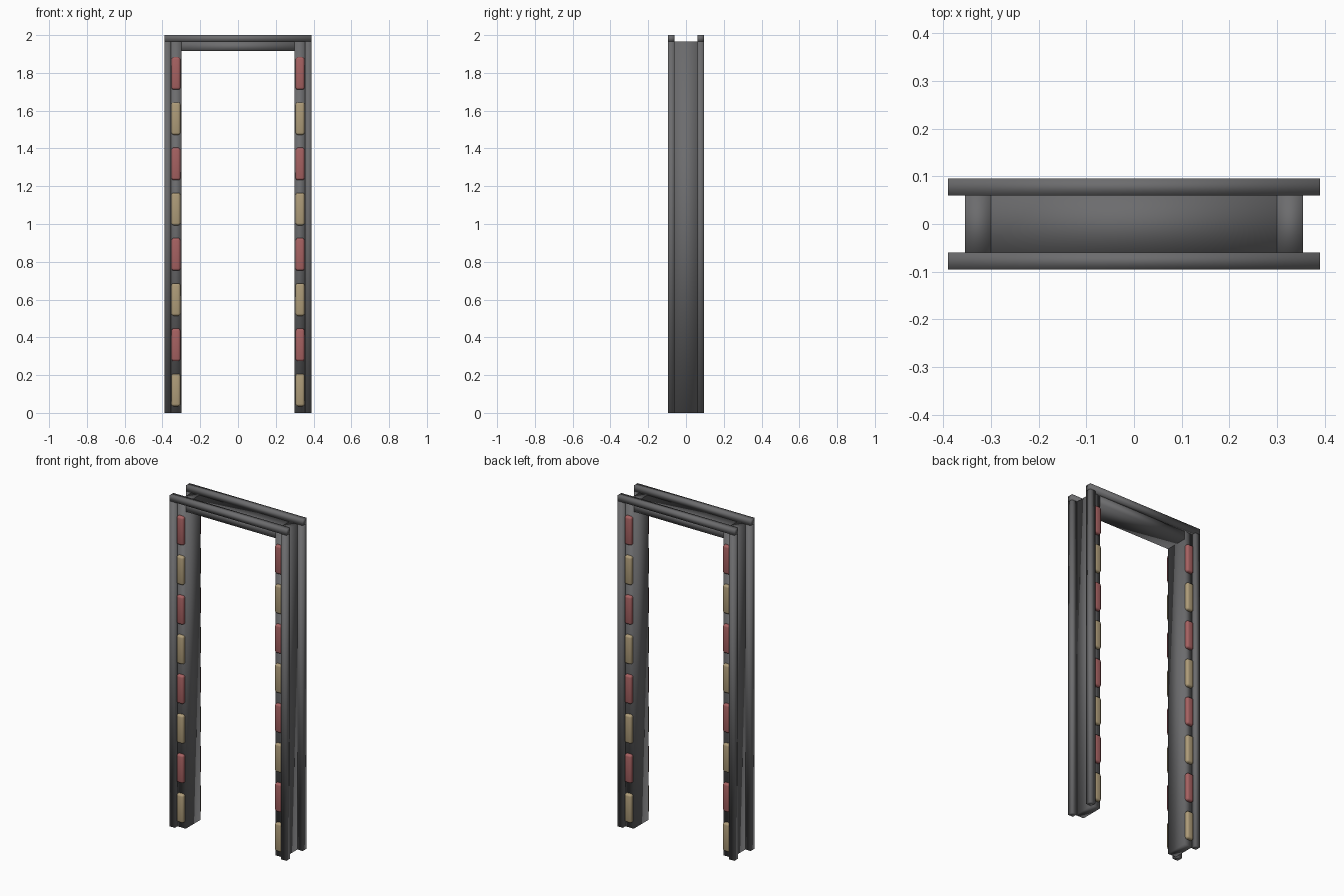
import bpy
import bmesh
from mathutils import Matrix, Vector

default = bpy.data.objects.get("Cube")
if default:
    bpy.data.objects.remove(default, do_unlink=True)


def make_material(name, rgb):
    mat = bpy.data.materials.new(name)
    mat.use_nodes = True
    mat.diffuse_color = (*rgb, 1)
    mat.node_tree.nodes["Principled BSDF"].inputs["Base Color"].default_value = (*rgb, 1)
    return mat


metal = make_material("dark grey metal", (0.15, 0.15, 0.155))
red = make_material("dull red lamp", (0.38, 0.12, 0.12))
tan = make_material("tan lamp", (0.42, 0.33, 0.19))


def box(name, low, high, mat, bevel=0.0):
    """Smooth-shaded box between two corners, optionally rounded."""
    low, high = Vector(low), Vector(high)
    bm = bmesh.new()
    bmesh.ops.create_cube(bm, size=1, matrix=Matrix.LocRotScale(None, None, high - low))
    if bevel:
        bmesh.ops.bevel(bm, geom=bm.edges[:], offset=bevel, segments=3,
                        profile=0.5, affect='EDGES')
    for face in bm.faces:
        face.smooth = True
    mesh = bpy.data.meshes.new(name)
    bm.to_mesh(mesh)
    bm.free()
    mesh.materials.append(mat)
    obj = bpy.data.objects.new(name, mesh)
    obj.location = (low + high) / 2
    bpy.context.collection.objects.link(obj)
    return obj


def span(a, b, sign):
    """Ordered range, mirrored when sign is negative."""
    return sorted((a * sign, b * sign))


INNER, OUTER, EDGE = 0.30, 0.355, 0.39
DEPTH, TRIM_IN, TRIM_OUT = 0.07, 0.06, 0.095
TOP, LINTEL_BOTTOM, HEIGHT = 1.965, 1.915, 2.0

# Lintel across the opening
box("lintel", (-INNER, -DEPTH, LINTEL_BOTTOM), (INNER, DEPTH, TOP), metal)

for sx, side in ((1, "left"), (-1, "right")):
    # Jamb on each side of the opening
    x0, x1 = span(INNER, OUTER, sx)
    box(f"{side}_jamb", (x0, -DEPTH, 0), (x1, DEPTH, TOP), metal)
    for sy, face in ((-1, "front"), (1, "back")):
        # Raised trim post at the outer edge
        x0, x1 = span(OUTER, EDGE, sx)
        y0, y1 = span(TRIM_IN, TRIM_OUT, sy)
        box(f"{side}_{face}_trim_post", (x0, y0, 0), (x1, y1, TOP), metal)
        # Column of alternating lamps
        x0, x1 = span(0.305, 0.352, sx)
        y0, y1 = span(0.05, 0.09, sy)
        for i in range(8):
            z = 0.121 + i * 0.2395
            box(f"{side}_{face}_lamp_{i + 1}", (x0, y0, z - 0.086), (x1, y1, z + 0.086),
                red if i % 2 else tan, 0.012)

# Trim rails along the top, front and back
for sy, face in ((-1, "front"), (1, "back")):
    y0, y1 = span(TRIM_IN, TRIM_OUT, sy)
    box(f"{face}_trim_rail", (-EDGE, y0, TOP), (EDGE, y1, HEIGHT), metal)
